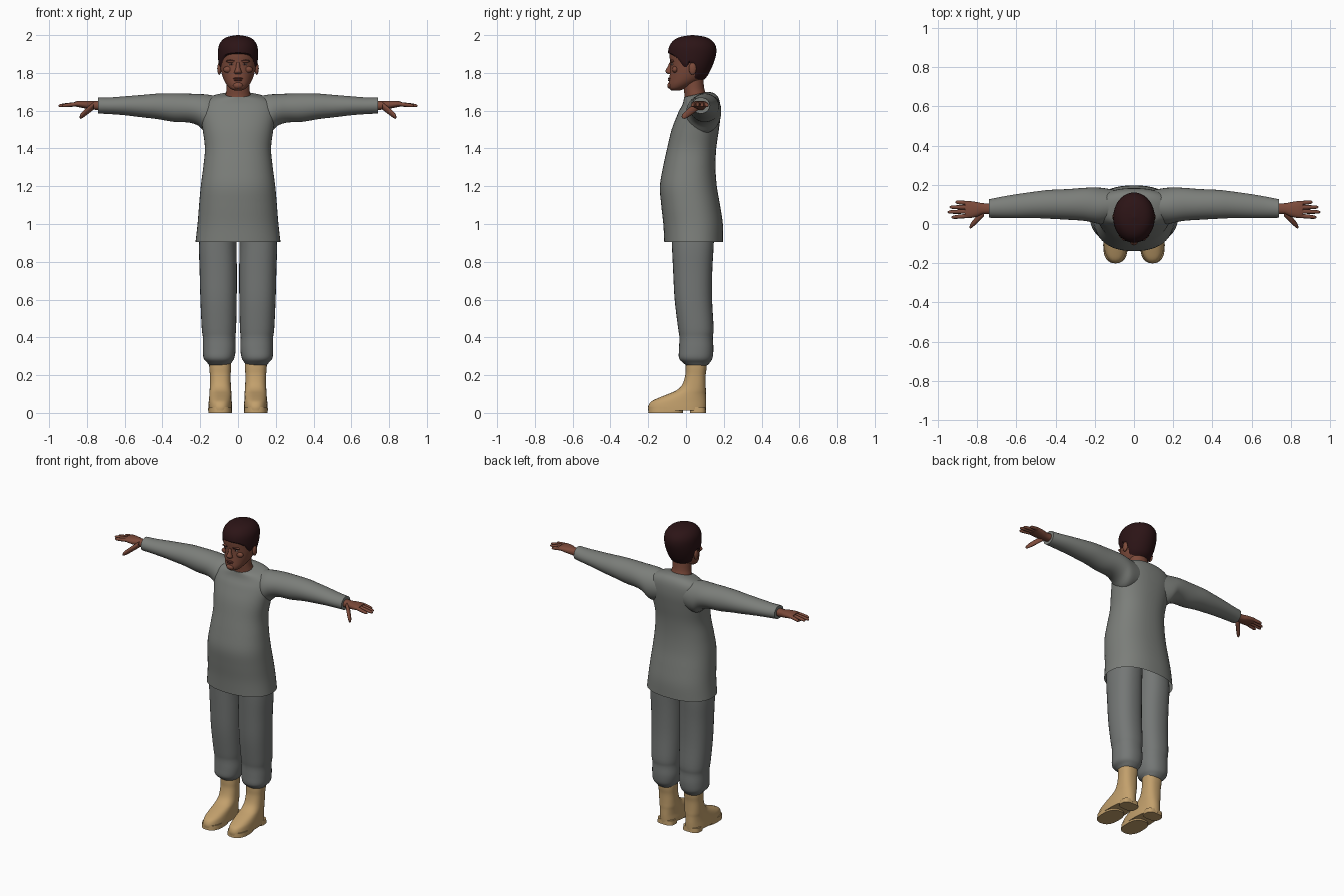
import bpy, bmesh, math
from mathutils import Vector

cube = bpy.data.objects.get("Cube")
if cube:
    bpy.data.objects.remove(cube, do_unlink=True)


def material(name, r, g, b):
    m = bpy.data.materials.new(name)
    m.use_nodes = True
    m.diffuse_color = (r, g, b, 1)
    shader = next(n for n in m.node_tree.nodes if n.type == 'BSDF_PRINCIPLED')
    shader.inputs["Base Color"].default_value = (r, g, b, 1)
    shader.inputs["Roughness"].default_value = 0.8
    return m


SHIRT = material("shirt grey", .2, .21, .195)
PANTS = material("trouser grey", .175, .185, .18)
SKIN = material("brown skin", .2, .068, .042)
LIPS = material("lip brown", .14, .04, .03)
HAIR = material("dark hair", .025, .007, .008)
BOOT = material("tan leather", .54, .35, .15)
EYE = material("eye white", .35, .28, .25)


def finish(name, bm, mat, mirror=False):
    """Turn a bmesh into a smooth object, mirrored across x if asked."""
    bmesh.ops.recalc_face_normals(bm, faces=bm.faces)
    mesh = bpy.data.meshes.new(name)
    bm.to_mesh(mesh)
    bm.free()
    mesh.materials.append(mat)
    mesh.shade_smooth()
    mesh.set_sharp_from_angle(angle=math.radians(50))
    obj = bpy.data.objects.new(name, mesh)
    bpy.context.scene.collection.objects.link(obj)
    if mirror:
        obj.modifiers.new("Mirror", 'MIRROR')
    return obj


def smooth_rows(rows, steps=4):
    """Catmull-Rom interpolation through the section rows."""
    out = []
    for i in range(len(rows) - 1):
        quad = [rows[max(i - 1, 0)], rows[i], rows[i + 1], rows[min(i + 2, len(rows) - 1)]]
        for k in range(steps):
            t = k / steps
            out.append(tuple(
                b + .5 * t * (c - a + t * (2*a - 5*b + 4*c - d + t * (3*(b - c) + d - a)))
                for a, b, c, d in zip(*quad)))
    return out + [rows[-1]]


def at(rows, t):
    """Linear lookup in rows sorted by their first value."""
    for a, b in zip(rows, rows[1:]):
        if t <= b[0]:
            f = max(0, (t - a[0]) / (b[0] - a[0]))
            return [p + (q - p) * f for p, q in zip(a, b)]
    return list(rows[-1])


def oval(row, angle, power=2, grow=1):
    """Point on the superellipse that fills the row's box."""
    t, u0, u1, v0, v1 = row
    c, s = math.cos(angle), math.sin(angle)
    e = 2 / power
    u = (u0 + u1) / 2 + grow * (u1 - u0) / 2 * math.copysign(abs(c) ** e, c)
    v = (v0 + v1) / 2 + grow * (v1 - v0) / 2 * math.copysign(abs(s) ** e, s)
    return t, u, v


def skin_grid(bm, grid, caps=(True, True)):
    rings = [[bm.verts.new(p) for p in ring] for ring in grid]
    for a, b in zip(rings, rings[1:]):
        for i in range(len(a)):
            j = (i + 1) % len(a)
            bm.faces.new((a[i], a[j], b[j], b[i]))
    for ring, wanted in zip((rings[0], rings[-1]), caps):
        if wanted:
            bm.faces.new(ring)


def loft(name, rows, mat, axis='z', power=2, seg=32, caps=(True, True),
         mirror=False, warp=None, steps=4):
    grid = []
    for row in smooth_rows(rows, steps):
        ring = []
        for i in range(seg):
            t, u, v = oval(row, math.tau * i / seg, power)
            p = Vector((u, v, t) if axis == 'z' else (t, u, v))
            ring.append(warp(p) if warp else p)
        grid.append(ring)
    bm = bmesh.new()
    skin_grid(bm, grid, caps)
    return finish(name, bm, mat, mirror)


def centred(rows):
    return [(z, -w, w, front, back) for z, w, front, back in rows]


def ball(name, loc, size, mat, mirror=False):
    bm = bmesh.new()
    bmesh.ops.create_uvsphere(bm, u_segments=16, v_segments=10, radius=1)
    for v in bm.verts:
        v.co = Vector(loc) + v.co * Vector(size)
    return finish(name, bm, mat, mirror)


# Long shirt, open at the hem, with the neckline dipping at the front
def dip_neckline(p):
    if p.z > 1.6:
        p.z += (p.y - .08) * 2.5 * (p.z - 1.6)
    return p


loft("shirt_body", centred([
    (.905, .225, -.115, .197), (1, .214, -.12, .195), (1.1, .206, -.131, .18),
    (1.2, .197, -.138, .163), (1.3, .184, -.122, .156), (1.4, .175, -.1, .16),
    (1.5, .187, -.076, .174), (1.58, .2, -.045, .183), (1.64, .19, -.02, .178),
    (1.675, .14, -.012, .155), (1.692, .075, -.01, .115)]),
    SHIRT, power=2.3, seg=48, caps=(False, True), warp=dip_neckline)

# Sleeves
loft("sleeves", [
    (.08, .02, .17, 1.5, 1.67), (.16, .0, .184, 1.48, 1.685), (.21, .008, .186, 1.52, 1.688),
    (.26, .017, .184, 1.537, 1.69), (.34, .022, .178, 1.541, 1.692),
    (.43, .027, .174, 1.556, 1.69), (.5, .03, .166, 1.564, 1.684),
    (.6, .03, .152, 1.576, 1.676), (.68, .031, .138, 1.582, 1.67),
    (.74, .032, .126, 1.585, 1.67)],
    SHIRT, axis='x', mirror=True)

# Hands: wrist and palm, four fingers and a thumb
loft("palms", [
    (.72, .05, .106, 1.602, 1.652), (.77, .05, .106, 1.606, 1.65),
    (.8, .038, .112, 1.61, 1.652), (.84, .03, .117, 1.618, 1.652),
    (.862, .034, .116, 1.622, 1.648)],
    SKIN, axis='x', power=2.4, seg=20, mirror=True)


def finger(name, base, tip, r):
    rows = []
    for f, k in ((0, 1), (.5, .95), (.85, .8), (.97, .5), (1, .2)):
        x, y, z = Vector(base).lerp(Vector(tip), f)
        rows.append((x, y - r * k, y + r * k, z - r * k, z + r * k))
    loft(name, rows, SKIN, axis='x', seg=12, mirror=True, steps=2)


for name, y0, y1, reach in (("index_fingers", .042, .034, .93), ("middle_fingers", .064, .061, .95),
                            ("ring_fingers", .085, .086, .94), ("little_fingers", .106, .112, .91)):
    finger(name, (.845, y0, 1.636), (reach, y1, 1.626), .011)
finger("thumbs", (.765, .06, 1.625), (.838, -.015, 1.566), .02)

# Trousers, gathered above the boots
loft("trouser_legs", [
    (.25, .045, .15, .005, .11), (.265, .035, .162, -.015, .125), (.29, .02, .182, -.037, .14),
    (.34, .012, .186, -.037, .145), (.4, .014, .186, -.035, .142), (.45, .01, .192, -.042, .146),
    (.6, .007, .199, -.06, .138), (.75, .006, .203, -.068, .139), (.9, .008, .206, -.075, .147),
    (1.05, .0, .19, -.08, .15)],
    PANTS, power=2.3, mirror=True)

# Boots with separate heel and toe soles
loft("boots", [
    (.012, .031, .158, -.2, .106), (.035, .031, .157, -.2, .107), (.06, .033, .155, -.185, .107),
    (.08, .034, .153, -.145, .106), (.1, .035, .151, -.095, .105), (.12, .036, .15, -.05, .105),
    (.15, .038, .149, -.02, .104), (.2, .039, .149, -.004, .104), (.24, .037, .152, -.002, .109),
    (.285, .037, .153, .0, .11)],
    BOOT, power=2.4, mirror=True)
loft("heel_soles", [(0, .036, .152, .02, .106), (.03, .038, .15, .025, .104)],
     BOOT, power=3, mirror=True)
loft("toe_soles", [(0, .032, .157, -.2, -.015), (.03, .034, .155, -.198, -.02)],
     BOOT, power=2.5, mirror=True)

# Neck and head
loft("neck", centred([
    (1.62, .07, -.01, .115), (1.68, .066, -.008, .108), (1.72, .06, -.012, .096),
    (1.8, .06, -.01, .09)]), SKIN)
head_rows = centred([
    (1.708, .022, -.078, -.03), (1.718, .042, -.088, .0), (1.74, .062, -.091, .05),
    (1.77, .078, -.088, .098), (1.81, .09, -.084, .122), (1.85, .097, -.083, .139),
    (1.9, .1, -.088, .153), (1.94, .096, -.081, .15), (1.97, .078, -.058, .128),
    (1.987, .05, -.022, .092), (1.995, .004, .03, .038)])
loft("head", head_rows, SKIN, seg=48)
ball("ears", (.099, .035, 1.822), (.011, .02, .032), SKIN, True)

# Short hair: a shell over the head from the hairline up to the crown
hairline = [(-1, 1.745), (-.4, 1.765), (-.2, 1.835), (.1, 1.85), (.22, 1.82),
            (.42, 1.835), (.62, 1.87), (.85, 1.892), (1, 1.898)]
dense = smooth_rows(head_rows, 8)
crown, seg, levels = dense[-1][0], 64, 22
grid = [[] for k in range(levels + 1)]
for i in range(seg):
    angle = math.tau * i / seg
    low = at(hairline, -math.sin(angle))[1]
    for k in range(levels + 1):
        f = 1 - (1 - k / levels) ** 2
        z, x, y = oval(at(dense, low + (crown - low) * f), angle, grow=1.06 if k else .97)
        grid[k].append((x, y, z + .005 * f))
bm = bmesh.new()
skin_grid(bm, grid, (False, True))
finish("hair", bm, HAIR)

# Face
loft("nose", centred([
    (1.793, .012, -.094, -.07), (1.8, .02, -.104, -.07), (1.81, .018, -.109, -.07),
    (1.83, .011, -.099, -.07), (1.855, .009, -.087, -.07)]), SKIN, seg=16)
ball("upper_lip", (0, -.086, 1.771), (.026, .009, .005), LIPS)
ball("lower_lip", (0, -.087, 1.762), (.022, .009, .006), LIPS)
ball("chin", (0, -.083, 1.733), (.026, .016, .018), SKIN)
ball("brow_ridges", (.036, -.073, 1.862), (.027, .012, .008), SKIN, True)
ball("eyebrows", (.037, -.079, 1.864), (.023, .007, .003), HAIR, True)
ball("eyes", (.036, -.072, 1.846), (.014, .008, .005), EYE, True)
ball("pupils", (.036, -.077, 1.846), (.005, .004, .005), HAIR, True)
ball("cheekbones", (.052, -.058, 1.818), (.026, .016, .018), SKIN, True)
